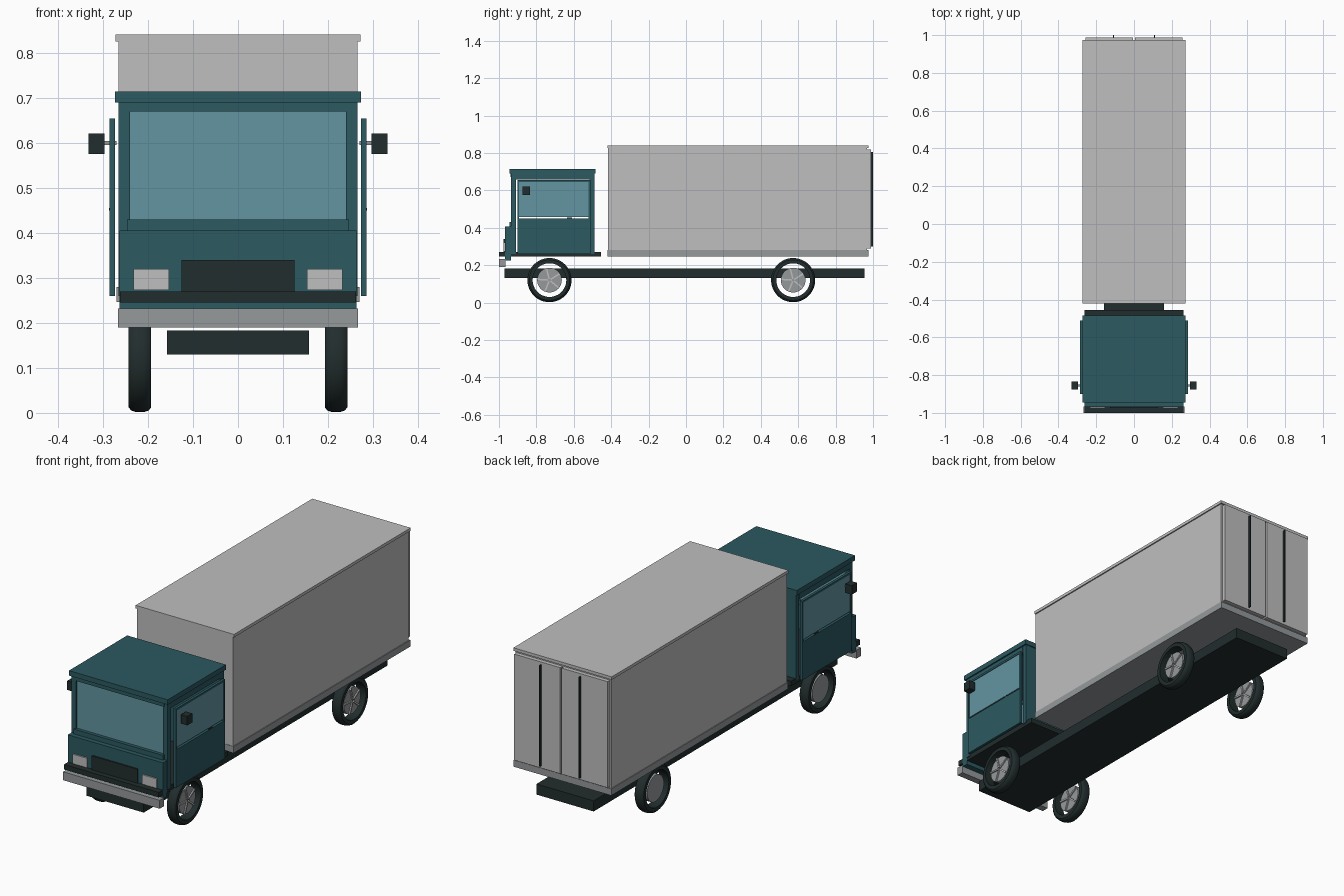
import bpy
import bmesh
import math
from mathutils import Matrix

if "Cube" in bpy.data.objects:
    bpy.data.objects.remove(bpy.data.objects["Cube"])


def material(name, rgb):
    m = bpy.data.materials.new(name)
    m.use_nodes = True
    m.diffuse_color = (*rgb, 1)
    m.node_tree.nodes["Principled BSDF"].inputs["Base Color"].default_value = (*rgb, 1)
    return m


TEAL = material("teal paint", (0.025, 0.10, 0.12))
GLASS = material("blue glass", (0.125, 0.30, 0.36))
DARK = material("dark rubber", (0.016, 0.026, 0.026))
LIGHT = material("light grey", (0.52, 0.52, 0.52))
METAL = material("steel grey", (0.30, 0.32, 0.33))


def finish(name, bm, mat):
    mesh = bpy.data.meshes.new(name)
    bmesh.ops.recalc_face_normals(bm, faces=bm.faces)
    bm.to_mesh(mesh)
    bm.free()
    mesh.materials.append(mat)
    ob = bpy.data.objects.new(name, mesh)
    bpy.context.collection.objects.link(ob)
    return ob


def box(name, mat, x, y, z):
    """Box from (low, high) ranges on each axis."""
    bm = bmesh.new()
    bmesh.ops.create_cube(bm, size=1)
    for v in bm.verts:
        v.co = [(r[0] + r[1]) / 2 + c * (r[1] - r[0]) for r, c in zip((x, y, z), v.co)]
    return finish(name, bm, mat)


def centred(name, mat, half, y, z):
    return box(name, mat, (-half, half), y, z)


def pair(name, mat, x, y, z):
    box("left_" + name, mat, x, y, z)
    box("right_" + name, mat, (-x[1], -x[0]), y, z)


def lathe(name, mat, profile, centre, steps=48):
    """Spin a closed (x, radius) profile around the axle."""
    bm = bmesh.new()
    verts = [bm.verts.new((x, 0, r)) for x, r in profile]
    edges = [bm.edges.new((verts[i - 1], verts[i])) for i in range(len(verts))]
    bmesh.ops.spin(bm, geom=verts + edges, cent=(0, 0, 0), axis=(1, 0, 0),
                   angle=math.tau, steps=steps, use_duplicate=False)
    bmesh.ops.remove_doubles(bm, verts=bm.verts, dist=0.0002)
    ob = finish(name, bm, mat)
    ob.location = centre
    bpy.context.view_layer.objects.active = ob
    ob.select_set(True)
    bpy.ops.object.shade_smooth_by_angle(angle=math.radians(35))
    ob.select_set(False)


# Chassis
centred("chassis", DARK, 0.158, (-0.97, 0.955), (0.13, 0.183))

# Cargo box
centred("cargo_floor", METAL, 0.27, (-0.42, 0.975), (0.247, 0.28))
centred("cargo_walls", LIGHT, 0.266, (-0.418, 0.968), (0.28, 0.826))
centred("cargo_roof", LIGHT, 0.272, (-0.42, 0.975), (0.826, 0.841))
pair("cargo_door", LIGHT, (0.004, 0.258), (0.968, 0.988), (0.288, 0.818))
pair("door_bar", DARK, (0.106, 0.112), (0.988, 1.0), (0.30, 0.805))

# Cab shell
centred("cab_floor", DARK, 0.262, (-1.0, -0.455), (0.245, 0.27))
centred("cab_roof", TEAL, 0.273, (-0.945, -0.485), (0.69, 0.715))
centred("cab_back", TEAL, 0.265, (-0.515, -0.49), (0.26, 0.69))
pair("front_pillar", TEAL, (0.24, 0.266), (-0.935, -0.91), (0.26, 0.69))
pair("roof_rail", TEAL, (0.245, 0.266), (-0.91, -0.515), (0.658, 0.69))
centred("windscreen_top_rail", TEAL, 0.247, (-0.938, -0.91), (0.67, 0.69))
centred("windscreen_bottom_rail", TEAL, 0.247, (-0.945, -0.91), (0.405, 0.43))
centred("windscreen", GLASS, 0.24, (-0.928, -0.915), (0.43, 0.67))

# Front end
centred("front_panel", TEAL, 0.263, (-0.968, -0.935), (0.225, 0.406))
centred("grille", DARK, 0.126, (-0.975, -0.966), (0.27, 0.34))
pair("headlight", LIGHT, (0.153, 0.232), (-0.975, -0.966), (0.273, 0.32))
centred("bumper", METAL, 0.267, (-1.0, -0.965), (0.19, 0.232))

# Cab doors and mirrors
pair("door_panel", TEAL, (0.273, 0.286), (-0.892, -0.52), (0.26, 0.45))
pair("door_window", GLASS, (0.276, 0.283), (-0.892, -0.52), (0.458, 0.645))
pair("door_front_post", TEAL, (0.273, 0.286), (-0.9, -0.892), (0.26, 0.655))
pair("door_rear_post", TEAL, (0.273, 0.286), (-0.52, -0.51), (0.26, 0.655))
pair("door_top_rail", TEAL, (0.273, 0.286), (-0.9, -0.51), (0.645, 0.655))
pair("door_handle", DARK, (0.28, 0.287), (-0.635, -0.61), (0.45, 0.456))
pair("mirror_arm", METAL, (0.27, 0.3), (-0.859, -0.851), (0.596, 0.604))
pair("mirror", DARK, (0.297, 0.332), (-0.875, -0.835), (0.576, 0.621))

# Wheels: open tyre ring, hub disc and five spokes on the same side of each
TYRE = [(-0.025, 0.09), (-0.025, 0.108), (-0.019, 0.115), (-0.009, 0.118),
        (0.009, 0.118), (0.019, 0.115), (0.025, 0.108), (0.025, 0.09)]
HUB = [(-0.015, 0), (-0.015, 0.066), (0.012, 0.066), (0.012, 0)]
for side, x in (("left", 0.218), ("right", -0.218)):
    for end, y in (("front", -0.73), ("rear", 0.573)):
        label = f"{side}_{end}_"
        centre = (x, y, 0.12)
        lathe(label + "tyre", DARK, TYRE, centre)
        lathe(label + "hub", METAL, HUB, centre, 32)
        bm = bmesh.new()
        for k in range(5):
            place = (Matrix.Rotation(math.tau * k / 5 + 0.25, 4, "X")
                     @ Matrix.Translation((0.014, 0, 0.036))
                     @ Matrix.Diagonal((0.008, 0.008, 0.058, 1)))
            bmesh.ops.create_cube(bm, size=1, matrix=place)
        finish(label + "spokes", bm, LIGHT).location = centre
